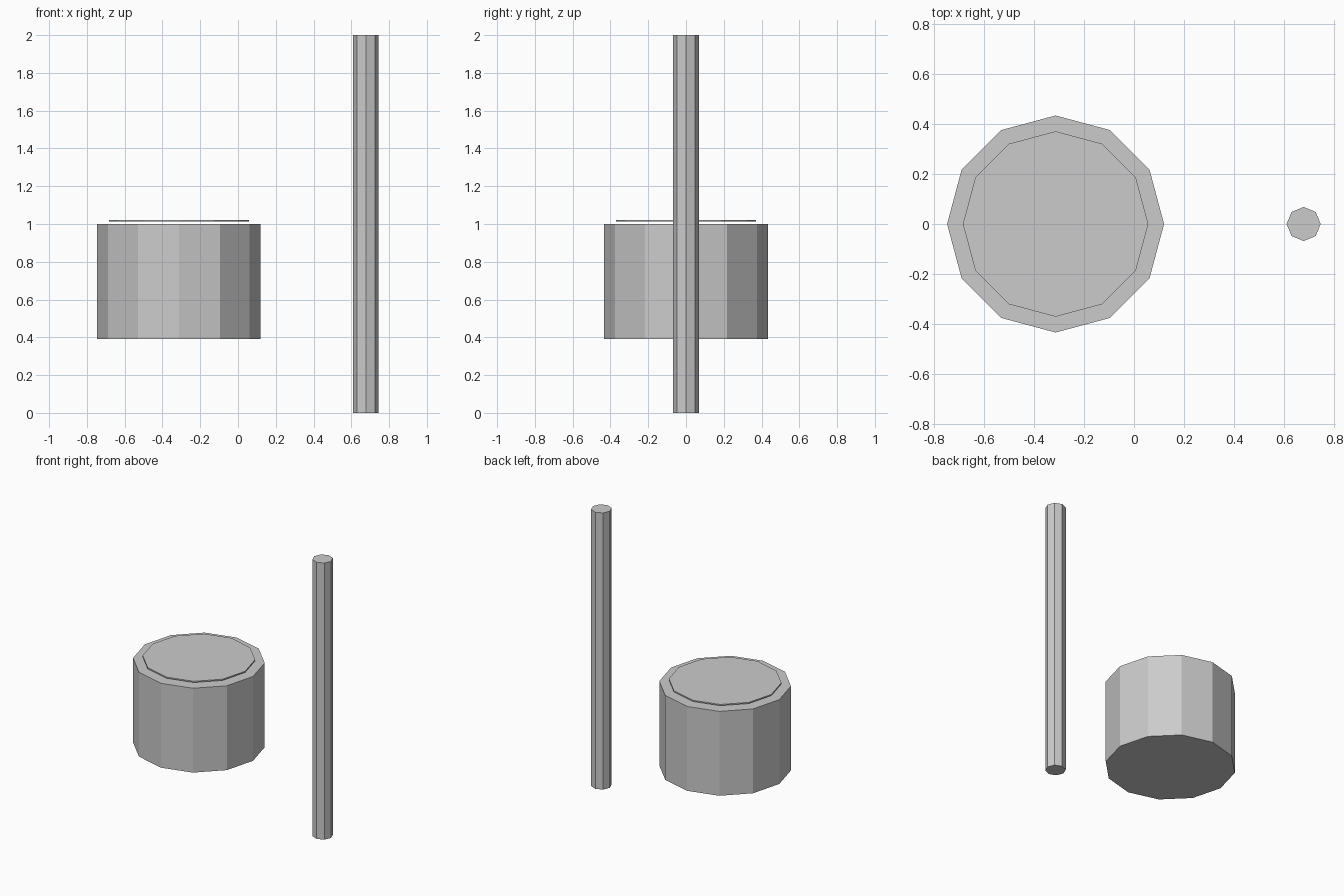
import bpy

if "Cube" in bpy.data.objects:
    bpy.data.objects.remove(bpy.data.objects["Cube"])


def prism(name, sides, radius, x, z0, z1):
    """Flat-shaded upright prism with a corner pointing along +x."""
    # Both side counts are multiples of four, so a corner lies on every axis
    bpy.ops.mesh.primitive_cylinder_add(
        vertices=sides, radius=radius, depth=z1 - z0,
        end_fill_type='NGON', location=(x, 0, (z0 + z1) / 2))
    obj = bpy.context.object
    obj.name = name
    return obj


DRUM_X = -0.313

# Wide twelve-sided drum body
prism("drum_body", 12, 0.433, DRUM_X, 0.39, 1.0)

# Thin disc hovering just above the drum
prism("drum_top_disc", 12, 0.37, DRUM_X, 1.012, 1.021)

# Tall eight-sided stick beside the drum
prism("stick", 8, 0.068, 0.677, 0.0, 2.0)
